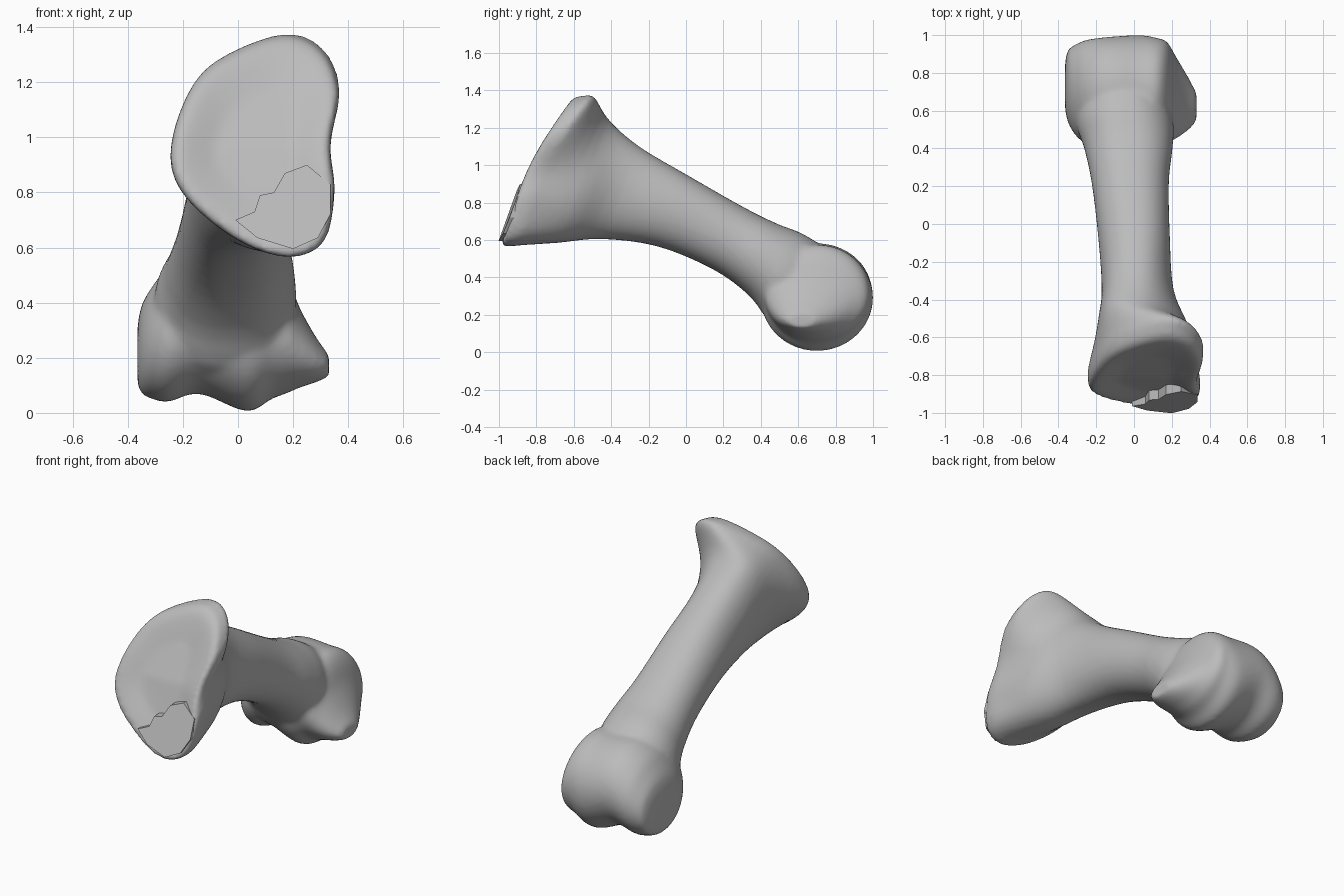
import bpy, bmesh, math
from mathutils import Vector

cube = bpy.data.objects.get("Cube")
if cube:
    bpy.data.objects.remove(cube, do_unlink=True)

mat = bpy.data.materials.new("bone grey")
mat.use_nodes = True
GREY = (0.5, 0.5, 0.5, 1)
mat.diffuse_color = GREY
mat.node_tree.nodes["Principled BSDF"].inputs["Base Color"].default_value = GREY


def spline(points, steps, closed):
    """Resample points with a smooth curve that passes through each of them."""
    n = len(points)
    pick = lambda i: points[i % n] if closed else points[max(0, min(n - 1, i))]
    out = []
    for i in range(n if closed else n - 1):
        a, b, c, d = (pick(i + k) for k in (-1, 0, 1, 2))
        for s in range(steps):
            t = s / steps
            out.append(b + (c - a) * t / 2 + (a * 2 - b * 5 + c * 4 - d) * t * t / 2
                       + (b * 3 - a - c * 3 + d) * t ** 3 / 2)
    if not closed:
        out.append(points[-1])
    return out


def loft(bm, rings, steps):
    """Skin a row of rings with a smooth closed surface."""
    columns = [spline(list(col), steps, False) for col in zip(*rings)]
    grid = [[bm.verts.new(p) for p in col] for col in columns]
    faces = []
    for left, right in zip(grid, grid[1:] + grid[:1]):
        for j in range(len(left) - 1):
            faces.append(bm.faces.new((left[j], right[j], right[j + 1], left[j + 1])))
    for end in (0, -1):
        faces.append(bm.faces.new([col[end] for col in grid]))
    bmesh.ops.recalc_face_normals(bm, faces=faces)


def finish(bm, name):
    bmesh.ops.recalc_face_normals(bm, faces=bm.faces)
    mesh = bpy.data.meshes.new(name)
    bm.to_mesh(mesh)
    bm.free()
    obj = bpy.data.objects.new(name, mesh)
    bpy.context.collection.objects.link(obj)
    mesh.materials.append(mat)
    return obj


# Outline of the joint face at the base, clockwise from the top (x, z)
outline = [(.15, 1.37), (.3, 1.32), (.365, 1.17), (.335, .97), (.35, .8), (.31, .62),
           (.18, .565), (0, .625), (-.18, .77), (-.245, .92), (-.2, 1.12), (-.09, 1.27)]
SIDES = 48
rim = spline([Vector((x, 0, z)) for x, z in outline], SIDES // len(outline), True)
middle = Vector((.07, 0, .96))


def base_ring(scale, back):
    """The outline, shrunk and laid on the slanting, slightly bowed joint face."""
    ring = []
    for p in rim:
        q = middle + (p - middle) * scale
        bow = max(0, math.sin(math.pi * (q.z - .65) / .72))
        q.y = -.605 - (1.37 - q.z) * .5 - .055 * bow + back
        ring.append(q)
    return ring


def shaft_ring(yt, zt, yb, zb, cx, half, lean):
    """Oval between a top and a bottom point; lean shifts the bottom sideways."""
    ring = []
    for i in range(SIDES):
        a = math.tau * i / SIDES
        up = math.cos(a)
        side = math.copysign(abs(math.sin(a)) ** .85, math.sin(a))
        t = (1 - up) / 2
        ring.append(Vector((cx + half * side - lean * up,
                            yt + (yb - yt) * t, zt + (zb - zt) * t)))
    return ring


def head_ring(x, y, z, ry, rz):
    """Upright oval slice across the head."""
    angles = [math.tau * i / SIDES for i in range(SIDES)]
    return [Vector((x, y + ry * math.cos(a), z + rz * math.sin(a))) for a in angles]


# Shaft: thick base rim tapering to the neck
bm = bmesh.new()
rings = [base_ring(.5, .045), base_ring(.84, .01), base_ring(.97, .015),
         base_ring(1, .06), base_ring(.985, .12)]
rings += [shaft_ring(*r) for r in (
    (-.41, 1.24, -.68, .585, .055, .235, .06),
    (-.25, 1.1, -.45, .605, .02, .19, .02),
    (.02, .94, -.15, .565, 0, .19, 0),
    (.3, .78, .15, .44, -.02, .205, 0),
    (.48, .69, .34, .3, -.03, .235, 0),
    (.63, .63, .48, .14, -.05, .255, 0),
    (.8, .52, .7, .15, -.05, .18, 0))]
loft(bm, rings, 4)

# Head: slices from one flat cheek over the two condyles to the side tubercle
loft(bm, [head_ring(*r) for r in (
    (-.365, .73, .21, .12, .1),
    (-.35, .73, .23, .19, .16),
    (-.31, .71, .255, .24, .205),
    (-.25, .7, .285, .275, .245),
    (-.14, .7, .325, .29, .255),
    (.03, .7, .29, .3, .285),
    (.12, .7, .31, .285, .26),
    (.175, .695, .29, .27, .22),
    (.22, .67, .24, .22, .15),
    (.28, .64, .195, .15, .085),
    (.33, .62, .17, .08, .04))], 4)
bone = finish(bm, "bone_body")

# Fuse the parts into one soft surface
fuse = bone.modifiers.new("fuse", "REMESH")
fuse.mode = "VOXEL"
fuse.voxel_size = .015
fuse.use_smooth_shade = True
soften = bone.modifiers.new("soften", "SMOOTH")
soften.factor = .5
soften.iterations = 8

# Flat broken chip at the lower corner of the joint face
chip = [(.25, .9), (.335, .83), (.335, .72), (.29, .635), (.2, .595), (.07, .635),
        (-.01, .7), (.06, .73), (.08, .79), (.13, .8), (.17, .87)]
bm = bmesh.new()
layers = []
for depth in (0, .07):
    layers.append([bm.verts.new((x, -1 + .36 * (z - .6) + .1 * max(0, x - .2) + depth, z))
                   for x, z in chip])
front, back = layers
bm.faces.new(front)
bm.faces.new(back)
for i in range(len(chip)):
    j = (i + 1) % len(chip)
    bm.faces.new((front[i], front[j], back[j], back[i]))
finish(bm, "broken_chip")
